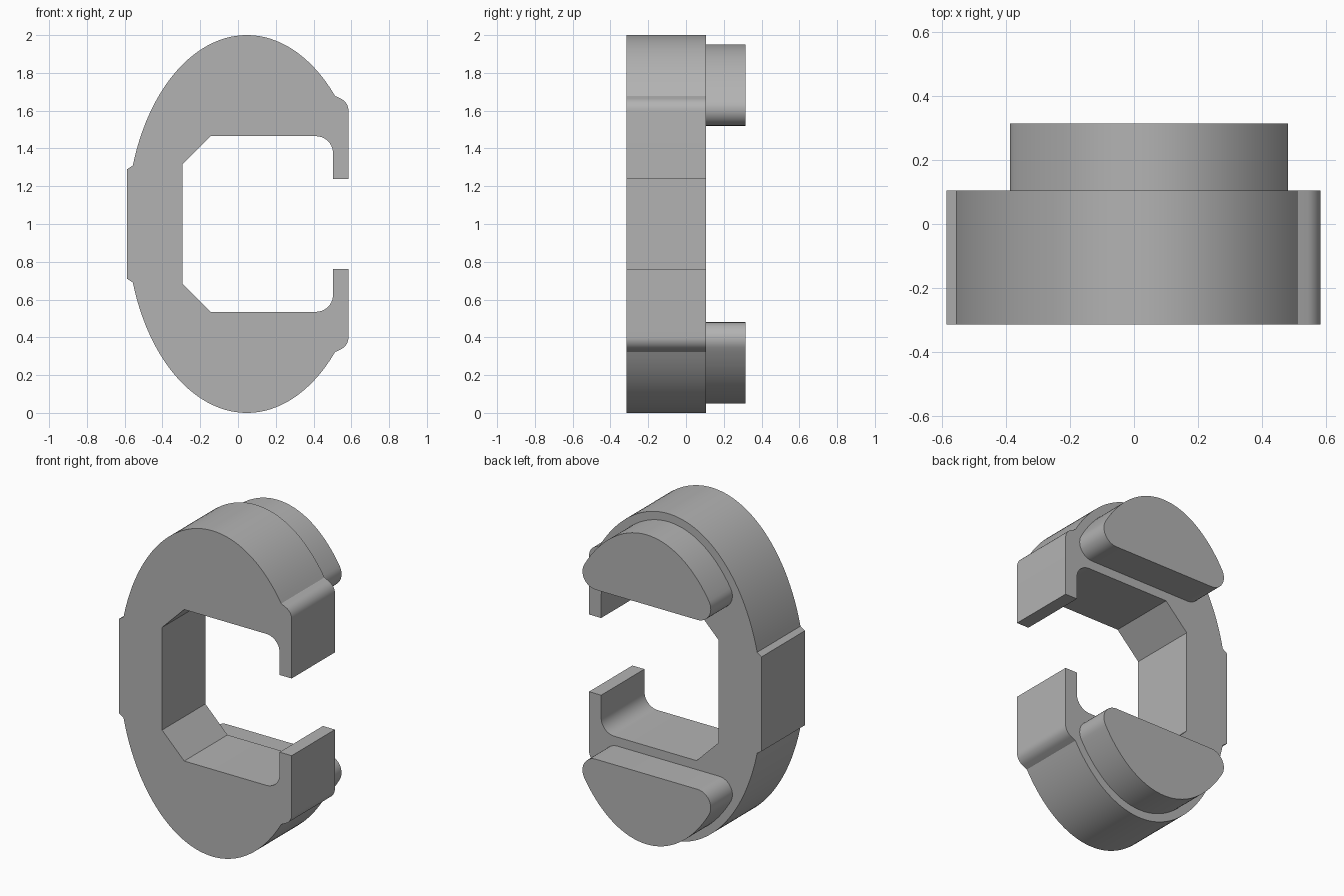
import bpy, bmesh, math

cube = bpy.data.objects.get("Cube")
if cube:
    bpy.data.objects.remove(cube, do_unlink=True)

grey = bpy.data.materials.new("plain_grey")
grey.use_nodes = True
colour = (0.45, 0.45, 0.45, 1)
grey.diffuse_color = colour
grey.node_tree.nodes["Principled BSDF"].inputs["Base Color"].default_value = colour

CX, MID = 0.047, 1.0          # centre of the oval
BACK = 0.105                  # plane where the lugs meet the body


def arc(cx, cz, rx, rz, a0, a1, n):
    """Points on an elliptical arc, angles in radians."""
    steps = [a0 + (a1 - a0) * i / n for i in range(n + 1)]
    return [(cx + rx * math.cos(a), cz + rz * math.sin(a)) for a in steps]


def flip(points):
    return [(x, -z) for x, z in reversed(points)]


def extrude(name, outline, y0, y1):
    """Solid prism from an x/z outline measured from mid height."""
    bm = bmesh.new()
    face = bm.faces.new([bm.verts.new((x, y0, z + MID)) for x, z in outline])
    side = bmesh.ops.extrude_face_region(bm, geom=[face])["geom"]
    moved = [v for v in side if isinstance(v, bmesh.types.BMVert)]
    bmesh.ops.translate(bm, verts=moved, vec=(0, y1 - y0, 0))
    bmesh.ops.recalc_face_normals(bm, faces=bm.faces)
    mesh = bpy.data.meshes.new(name)
    bm.to_mesh(mesh)
    bm.free()
    mesh.materials.append(grey)
    obj = bpy.data.objects.new(name, mesh)
    bpy.context.collection.objects.link(obj)
    bpy.ops.object.select_all(action="DESELECT")
    obj.select_set(True)
    bpy.context.view_layer.objects.active = obj
    bpy.ops.object.shade_smooth_by_angle(angle=math.radians(25))


# Open oval body: upper half outline, then its mirror image
RX, RZ = 0.635, 1.0
outer = [(-0.587, 0.29)]
outer += arc(CX, 0, RX, RZ, math.pi - math.asin(0.31), math.asin(0.678), 56)
outer += arc(0.515, 0.60, 0.07, 0.07, math.radians(65), 0, 8)
inner = [(0.585, 0.237), (0.503, 0.237)]
inner += arc(0.413, 0.375, 0.09, 0.09, 0, math.pi / 2, 10)
inner += [(-0.145, 0.465), (-0.295, 0.315)]
upper = outer + inner
extrude("clip_body", upper + flip(upper), -0.315, BACK)

# Lug profile: oval segment with a flat edge and rounded corners
LX, LZ, FLAT, R = 0.585, 0.95, 0.52, 0.09
t = 0.7
for _ in range(30):           # find where the corner arc touches the oval
    nx, nz = math.cos(t) / LX, math.sin(t) / LZ
    tilt = math.atan2(nz, nx)
    t = math.asin((FLAT + R + R * math.sin(tilt)) / LZ)
corner_x = LX * math.cos(t) - R * math.cos(tilt)
corner_z = FLAT + R
lug = arc(CX + corner_x, corner_z, R, R, -math.pi / 2, tilt, 12)
lug += arc(CX, 0, LX, LZ, t, math.pi - t, 48)[1:-1]
lug += arc(CX - corner_x, corner_z, R, R, math.pi - tilt, 1.5 * math.pi, 12)

extrude("upper_lug", lug, BACK, 0.315)
extrude("lower_lug", flip(lug), BACK, 0.315)
